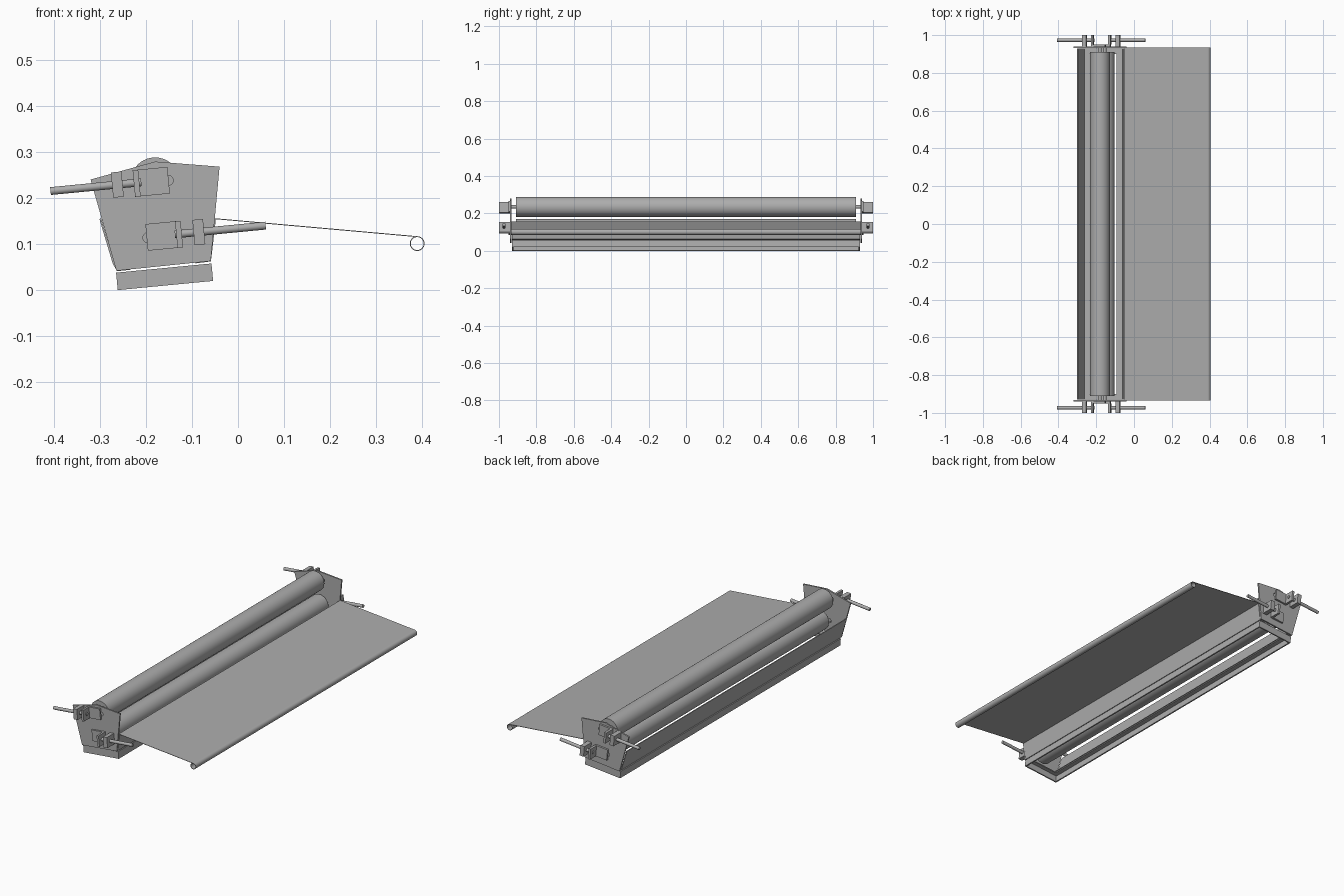
import bpy, bmesh, math
from mathutils import Vector, Matrix

if "Cube" in bpy.data.objects:
    bpy.data.objects.remove(bpy.data.objects["Cube"])

TILT = math.radians(5.5)
grey = bpy.data.materials.new("mid grey")
grey.diffuse_color = (0.42, 0.42, 0.42, 1)
grey.use_nodes = True
grey.node_tree.nodes["Principled BSDF"].inputs["Base Color"].default_value = grey.diffuse_color


def finish(bm, name, smooth=False):
    bmesh.ops.recalc_face_normals(bm, faces=bm.faces)
    me = bpy.data.meshes.new(name)
    bm.to_mesh(me)
    bm.free()
    me.materials.append(grey)
    ob = bpy.data.objects.new(name, me)
    bpy.context.collection.objects.link(ob)
    if smooth:
        bpy.context.view_layer.objects.active = ob
        ob.select_set(True)
        bpy.ops.object.shade_smooth_by_angle(angle=math.radians(35))
        ob.select_set(False)
    return ob


def extrude(name, pts, y0, y1, smooth=False):
    """Closed xz outline extruded along y."""
    bm = bmesh.new()
    a = [bm.verts.new((x, y0, z)) for x, z in pts]
    b = [bm.verts.new((x, y1, z)) for x, z in pts]
    bm.faces.new(a)
    bm.faces.new(b[::-1])
    n = len(pts)
    for i in range(n):
        j = (i + 1) % n
        bm.faces.new((a[i], a[j], b[j], b[i]))
    return finish(bm, name, smooth)


def sheet(name, path, y, t, smooth=False):
    """Bent sheet metal: xz path of thickness t, spanning -y to y."""
    p = [Vector(q) for q in path]
    left, right = [], []
    for i, q in enumerate(p):
        d = (p[min(i + 1, len(p) - 1)] - p[max(i - 1, 0)]).normalized()
        n = Vector((-d.y, d.x)) * t / 2
        left.append(q + n)
        right.append(q - n)
    return extrude(name, left + right[::-1], -y, y, smooth)


def rod(name, p0, p1, r, seg=32):
    p0, p1 = Vector(p0), Vector(p1)
    d = p1 - p0
    bm = bmesh.new()
    m = Matrix.Translation((p0 + p1) / 2) @ d.to_track_quat('Z', 'Y').to_matrix().to_4x4()
    bmesh.ops.create_cone(bm, cap_ends=True, segments=seg, radius1=r, radius2=r,
                          depth=d.length, matrix=m)
    return finish(bm, name, True)


def rect(cx, cz, w, h):
    """Tilted rectangle outline."""
    c, s = math.cos(TILT), math.sin(TILT)
    return [(cx + u * w / 2 * c - v * h / 2 * s, cz + u * w / 2 * s + v * h / 2 * c)
            for u, v in ((-1, -1), (1, -1), (1, 1), (-1, 1))]


def slot(x0, z0, x1, z1, r):
    """Rounded slot outline."""
    a = math.atan2(z1 - z0, x1 - x0)
    pts = []
    for x, z, st in ((x1, z1, -math.pi / 2), (x0, z0, math.pi / 2)):
        pts += [(x + r * math.cos(a + st + math.pi * k / 10),
                 z + r * math.sin(a + st + math.pi * k / 10)) for k in range(11)]
    return pts


# Rollers
UP, LOW = (-0.18, 0.235), (-0.155, 0.117)
for label, (x, z) in (("upper", UP), ("lower", LOW)):
    rod(label + "_roller", (x, -0.91, z), (x, 0.91, z), 0.053, 64)
    rod(label + "_axle", (x, -0.945, z), (x, 0.945, z), 0.009)

# Guide sheet with rolled edge
curl = [(0.389 + 0.015 * math.sin(k * math.radians(10)),
         0.101 + 0.015 * math.cos(k * math.radians(10))) for k in range(36)]
sheet("guide_sheet", [(-0.05, 0.155)] + curl, 0.935, 0.002, True)

# Long hopper walls with bottom flanges
sheet("left_wall", [(-0.299, 0.155), (-0.27, 0.058), (-0.262, 0.043), (-0.235, 0.046)], 0.93, 0.004)
sheet("right_wall", [(-0.05, 0.155), (-0.058, 0.085), (-0.06, 0.064), (-0.092, 0.060)], 0.93, 0.004)

# Open base frame, tilted
c, s = math.cos(TILT), math.sin(TILT)


def base(u, v):
    return (-0.261 + u * c - v * s, 0.0 + u * s + v * c)


def bar(u0, u1, v0, v1):
    return [base(u0, v0), base(u1, v0), base(u1, v1), base(u0, v1)]


W, H, T = 0.208, 0.038, 0.007
extrude("base_left_bar", bar(0, T, 0, H), -0.93, 0.93)
extrude("base_right_bar", bar(W - T, W, 0, H), -0.93, 0.93)
extrude("base_left_ledge", bar(T, 0.03, H - 0.005, H), -0.93, 0.93)
extrude("base_right_ledge", bar(W - 0.03, W - T, H - 0.005, H), -0.93, 0.93)

# End plates, tensioners and frame ends on both sides
outline = [(-0.32, 0.24), (-0.18, 0.279), (-0.04, 0.268), (-0.059, 0.063), (-0.264, 0.042)]
for side, sg in (("front", -1), ("back", 1)):
    def y(a, b):
        return (sg * a, sg * b)

    extrude(side + "_base_bar", bar(T, W - T, 0, H), *y(0.923, 0.93))
    extrude(side + "_base_ledge", bar(0.03, W - 0.03, H - 0.005, H), *y(0.90, 0.93))
    plate = extrude(side + "_end_plate", outline, *y(0.932, 0.94))

    # Slots for the sliding axles
    for i, (x0, z0, x1, z1) in enumerate(((-0.21, 0.232, -0.151, 0.238),
                                          (-0.196, 0.114, -0.135, 0.12))):
        cut = extrude(f"{side}_slot_cutter_{i}", slot(x0, z0, x1, z1, 0.0105), *y(0.92, 0.96))
        cut.hide_render = True
        cut.hide_set(True)
        mod = plate.modifiers.new("slot", 'BOOLEAN')
        mod.operation = 'DIFFERENCE'
        mod.solver = 'EXACT'
        mod.object = cut

    # Sliding plate, its upright tab, fixed bracket and adjusting rod
    for label, blk, tab, brk, r0, r1 in (
            ("upper", (-0.188, 0.235), (-0.220, 0.232), (-0.262, 0.229), (-0.407, 0.215), (-0.21, 0.234)),
            ("lower", (-0.161, 0.118), (-0.128, 0.121), (-0.085, 0.126), (0.06, 0.140), (-0.137, 0.121))):
        n = f"{side}_{label}_"
        extrude(n + "slide_plate", rect(*blk, 0.075, 0.058), *y(0.94, 0.95))
        extrude(n + "slide_tab", rect(*tab, 0.012, 0.058), *y(0.95, 1.0))
        extrude(n + "bracket", rect(*brk, 0.023, 0.055), *y(0.94, 1.0))
        rod(n + "adjusting_rod", (r0[0], sg * 0.973, r0[1]), (r1[0], sg * 0.973, r1[1]), 0.0085, 24)
